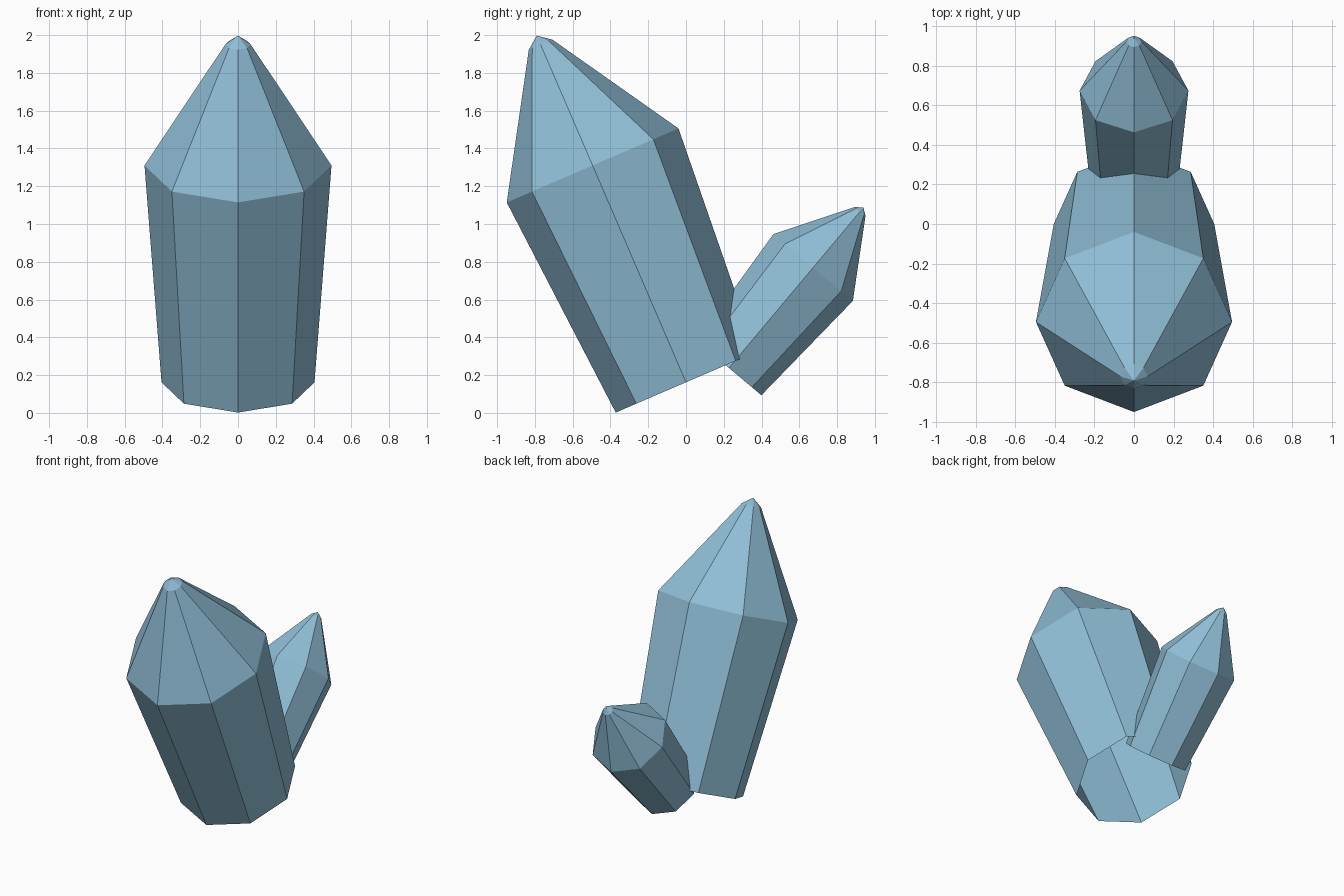
import bpy, bmesh
from math import sin, cos, radians, pi

if "Cube" in bpy.data.objects:
    bpy.data.objects.remove(bpy.data.objects["Cube"])

SIDES = 8
# (radius, height along the axis) of each ring, then the apex height
RINGS = [(0.405, 0.0), (0.495, 1.25), (0.068, 1.946)]
APEX = 1.998

mat = bpy.data.materials.new("pale_blue")
mat.diffuse_color = (0.28, 0.52, 0.68, 1)
mat.use_nodes = True
mat.node_tree.nodes["Principled BSDF"].inputs["Base Color"].default_value = mat.diffuse_color


def crystal(name, base, tilt, size):
    """Faceted open-bottomed crystal, leaning about the x axis."""
    bm = bmesh.new()
    rings = [[bm.verts.new((r * cos(2 * pi * i / SIDES), r * sin(2 * pi * i / SIDES), h))
              for i in range(SIDES)] for r, h in RINGS]
    tip = bm.verts.new((0, 0, APEX))
    for i in range(SIDES):
        j = (i + 1) % SIDES
        for lo, hi in zip(rings, rings[1:]):
            bm.faces.new((lo[i], lo[j], hi[j], hi[i]))
        bm.faces.new((rings[-1][i], rings[-1][j], tip))
    mesh = bpy.data.meshes.new(name)
    bm.to_mesh(mesh)
    bm.free()
    mesh.materials.append(mat)
    ob = bpy.data.objects.new(name, mesh)
    ob.location = base
    ob.rotation_euler = (radians(tilt), 0, 0)
    ob.scale = (size, size, size)
    bpy.context.collection.objects.link(ob)
    return ob


# Large crystal leans forward, small one leans back
crystal("large_crystal", (0, 0, 0.162), 23.3, 1.0)
crystal("small_crystal", (0, 0.227, 0.238), -40.0, 0.555)
